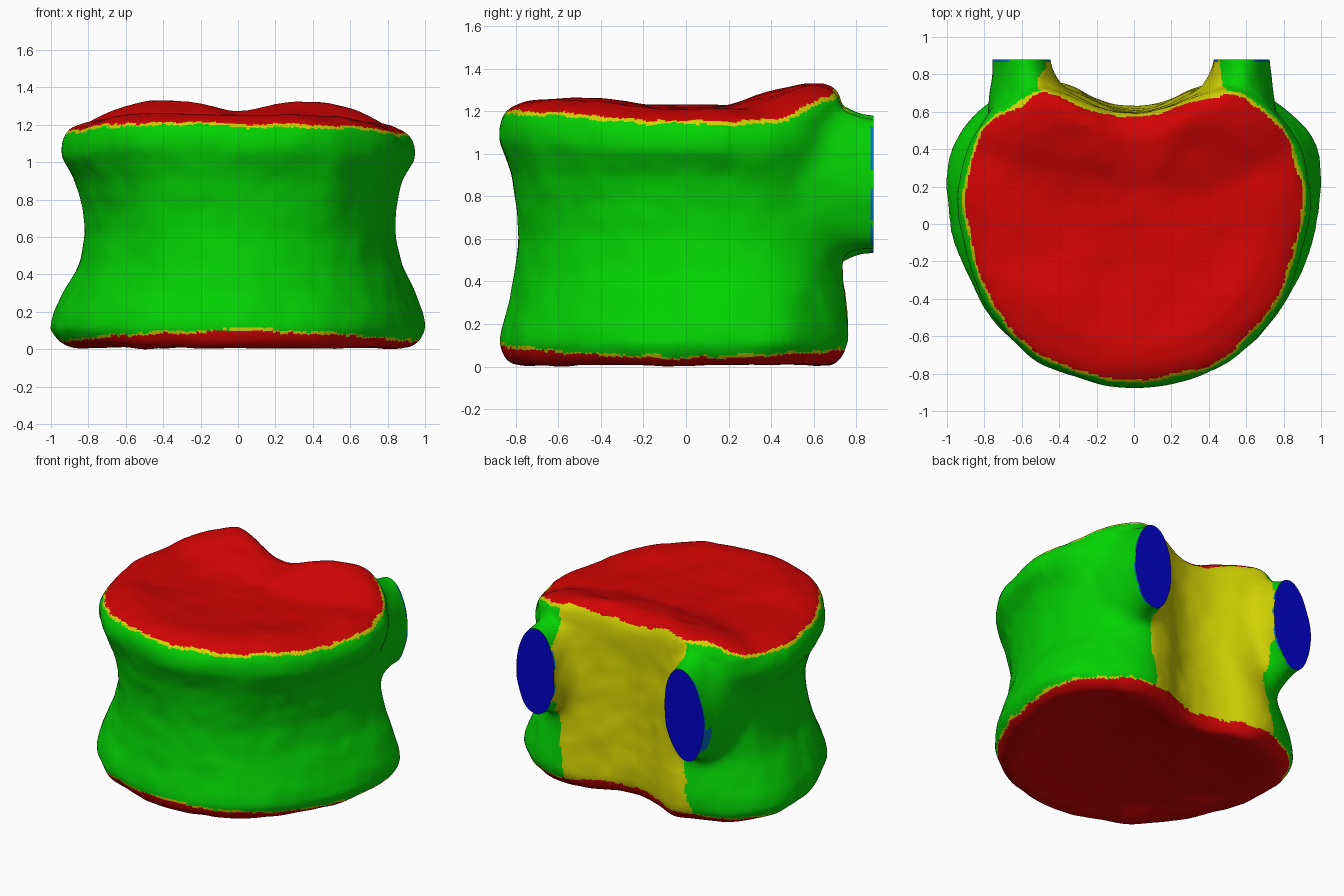
import bpy, bmesh, math
from mathutils import Vector, noise

if "Cube" in bpy.data.objects:
    bpy.data.objects.remove(bpy.data.objects["Cube"])


def material(name, rgb):
    m = bpy.data.materials.new(name)
    m.use_nodes = True
    m.diffuse_color = (*rgb, 1)
    m.node_tree.nodes["Principled BSDF"].inputs["Base Color"].default_value = (*rgb, 1)
    return m


MATS = [material("green_wall", (0.001, 0.65, 0.001)),
        material("red_endplate", (0.65, 0.001, 0.001)),
        material("yellow_canal", (0.65, 0.65, 0.001)),
        material("blue_cut", (0.001, 0.001, 0.6)),
        material("teal_cut_edge", (0.001, 0.17, 0.57))]
GREEN, RED, YELLOW, BLUE, TEAL = range(5)

# Half outlines seen from above, front to back
LOWER = [(0, -.88), (.25, -.84), (.48, -.75), (.68, -.59), (.84, -.37), (.95, -.1), (1, .2),
         (.965, .42), (.85, .58), (.68, .7), (.5, .755), (.34, .73), (.17, .655), (0, .625)]
UPPER = [(0, -.88), (.25, -.84), (.45, -.77), (.62, -.65), (.8, -.42), (.9, -.15), (.945, .1),
         (.92, .35), (.84, .52), (.7, .65), (.52, .735), (.36, .7), (.17, .615), (0, .59)]


def closed_curve(half, steps=5):
    """Mirror a half outline and round it with a Catmull-Rom spline."""
    pts = [Vector(p) for p in half] + [Vector((-x, y)) for x, y in half[-2:0:-1]]
    n, out = len(pts), []
    for i in range(n):
        a, b, c, d = (pts[(i + k) % n] for k in (-1, 0, 1, 2))
        for s in range(steps):
            t = s / steps
            out.append(0.5 * (2 * b + (c - a) * t + (2 * a - 5 * b + 4 * c - d) * t * t
                              + (3 * b - a - 3 * c + d) * t ** 3))
    return out


def ramp(v, lo, hi):
    t = min(max((v - lo) / (hi - lo), 0), 1)
    return t * t * (3 - 2 * t)


def rim_height(x, y):
    """Height of the upper rim: low at the sides, raised at the back corners."""
    side = abs(x)
    back = ramp(y, .35, .66) * (.13 - .055 * (1 - ramp(side, 0, .4)) - .065 * ramp(side, .48, .85))
    return 1.172 - .012 * x + .043 * ramp(-y, .1, .75) + back


def loft(bm, rings):
    """Skin a list of equal rings and close both ends."""
    vs = [[bm.verts.new(p) for p in r] for r in rings]
    n = len(rings[0])
    for a, b in zip(vs, vs[1:]):
        for i in range(n):
            bm.faces.new((a[i], a[(i + 1) % n], b[(i + 1) % n], b[i]))
    for ring in (vs[0], vs[-1]):
        c = bm.verts.new(sum((v.co for v in ring), Vector()) / n)
        for i in range(n):
            bm.faces.new((ring[i], ring[(i + 1) % n], c))


lower, upper = closed_curve(LOWER), closed_curve(UPPER)


def wall_ring(blend, sx, front, back, height):
    pts = []
    for a, b in zip(lower, upper):
        p = a.lerp(b, blend)
        pts.append(Vector((p.x * sx + .09 * (1 - sx), p.y * (front if p.y < 0 else back),
                           height(p.x, p.y))))
    return pts


# Underside, slightly hollow
rings = []
for s, z in ((.1, .07), (.4, .06), (.65, .035), (.82, .008)):
    rings.append([Vector((p.x * s, p.y * s, z)) for p in lower])

# Waisted wall: height, outline blend, then width, front and back scale
for z, blend, sx, front, back in (
        (.01, 0, .91, .93, .91), (.045, 0, .97, .975, .965), (.11, 0, 1.01, 1, 1),
        (.2, .05, .99, .98, 1.005), (.32, .12, .937, .94, 1), (.45, .27, .88, .915, .99),
        (.62, .5, .848, .903, .985), (.76, .65, .868, .91, .985), (.9, .85, .917, .935, .99)):
    rings.append(wall_ring(blend, sx, front, back, lambda x, y, z=z: z))

# Upper rim follows the varying rim height
for drop, s in ((.15, 1), (.08, 1), (.03, .98)):
    rings.append(wall_ring(1, s, s, s, lambda x, y, d=drop: rim_height(x, y) - d))

# Upper endplate: raised border around a shallow dish
for s, rise, flat in ((.95, .002, 0), (.87, .03, 0), (.76, .05, .12), (.55, .045, .45),
                      (.3, .02, .85), (.08, 0, 1)):
    rings.append([Vector((p.x * s, p.y * s, (rim_height(p.x, p.y) + rise) * (1 - flat) + 1.215 * flat))
                  for p in upper])

bm = bmesh.new()
loft(bm, rings)

# Two flared stalks at the back: (y, centre x, half width, centre z, half height)
for side, tall, lean in ((1, .93, 0), (-1, 1, .025)):
    stalk = []
    for y, cx, hx, cz, hz in ((.3, .56, .18, .84, .32), (.5, .565, .205, .85, .37),
                              (.62, .565, .205, .85, .39), (.7, .565, .19, .855, .38),
                              (.76, .572, .175, .86, .36), (.82, .583, .158, .86, .335),
                              (.96, .588, .148, .86, .32)):
        stalk.append([Vector((side * (cx + hx * math.cos(t)) + lean * math.sin(t) - .012, y,
                              cz + tall * hz * math.sin(t)))
                      for t in (math.tau * i / 32 for i in range(32))])
    loft(bm, stalk)
bmesh.ops.recalc_face_normals(bm, faces=bm.faces)
mesh = bpy.data.meshes.new("body_parts")
bm.to_mesh(mesh)
bm.free()
body = bpy.data.objects.new("vertebral_body", mesh)
bpy.context.collection.objects.link(body)

# Fuse into one organic surface
remesh = body.modifiers.new("fuse", 'REMESH')
remesh.mode = 'VOXEL'
remesh.voxel_size = .018
smooth = body.modifiers.new("soften", 'SMOOTH')
smooth.factor = .5
smooth.iterations = 12
fused = bpy.data.meshes.new_from_object(body.evaluated_get(bpy.context.evaluated_depsgraph_get()))
body.modifiers.clear()
body.data = fused
bpy.data.meshes.remove(mesh)
fused.name = "vertebral_body"

bm = bmesh.new()
bm.from_mesh(fused)

# Blend the stalk roots into the wall
roots = [v for v in bm.verts if .2 < v.co.y < .84 and .36 < v.co.z < 1.17]
for _ in range(40):
    bmesh.ops.smooth_vert(bm, verts=roots, factor=.5, use_axis_x=True, use_axis_y=True, use_axis_z=True)

# Gentle bone unevenness
bm.normal_update()
shift = [v.normal * (.012 * noise.noise(v.co * 4) + .004 * noise.noise(v.co * 9)) for v in bm.verts]
for v, d in zip(bm.verts, shift):
    v.co += d
low = min(v.co.z for v in bm.verts)
for v in bm.verts:
    v.co.z -= low

# Saw the stalks off flat, with a thin edge band
for y, clear in ((.88, True), (.866, False)):
    bmesh.ops.bisect_plane(bm, geom=bm.verts[:] + bm.edges[:] + bm.faces[:], plane_co=(0, y, 0),
                           plane_no=(0, 1, 0), clear_outer=clear)
    if clear:
        bmesh.ops.holes_fill(bm, edges=[e for e in bm.edges if e.is_boundary], sides=0)
bm.normal_update()


def zone(face):
    p, n = face.calc_center_median(), face.normal
    if p.y > .875 and n.y > .95:
        return BLUE
    if p.y > .866 and noise.noise(p * 9) > -.15:
        return TEAL
    # Small patch on the outside of the right stalk
    if p.x < -.6 and p.y > .79 and abs(p.z - .7) < .09:
        return TEAL
    wobble = .014 * noise.noise(p * 7) + .008 * noise.noise(p * 17)
    over = p.z - rim_height(p.x, p.y) + .006 + wobble
    under = .068 - .027 * math.cos(2 * math.atan2(p.y, p.x)) + wobble - p.z
    dish = n.z > .8 and p.z > 1.1 and p.y < .55
    hollow = n.z < -.8 and p.z < .2
    if over > 0 or under > 0 or dish or hollow:
        return RED
    if over > -.018 or under > -.012:
        return YELLOW
    # Canal wall between the stalks, a little wider on the right below
    edge = .455 + .03 * ramp(p.z, .2, .6) if p.x > 0 else .5 + .05 * ramp(-p.z, -.5, -.1)
    if p.y > .45 and abs(p.x) < edge - .03 * ramp(p.y, .76, .84) + 2 * wobble:
        return YELLOW
    return GREEN


for m in MATS:
    fused.materials.append(m)
for f in bm.faces:
    f.material_index = zone(f)
bm.to_mesh(fused)
bm.free()
bpy.context.view_layer.objects.active = body
body.select_set(True)
bpy.ops.object.shade_smooth_by_angle(angle=math.radians(40))
